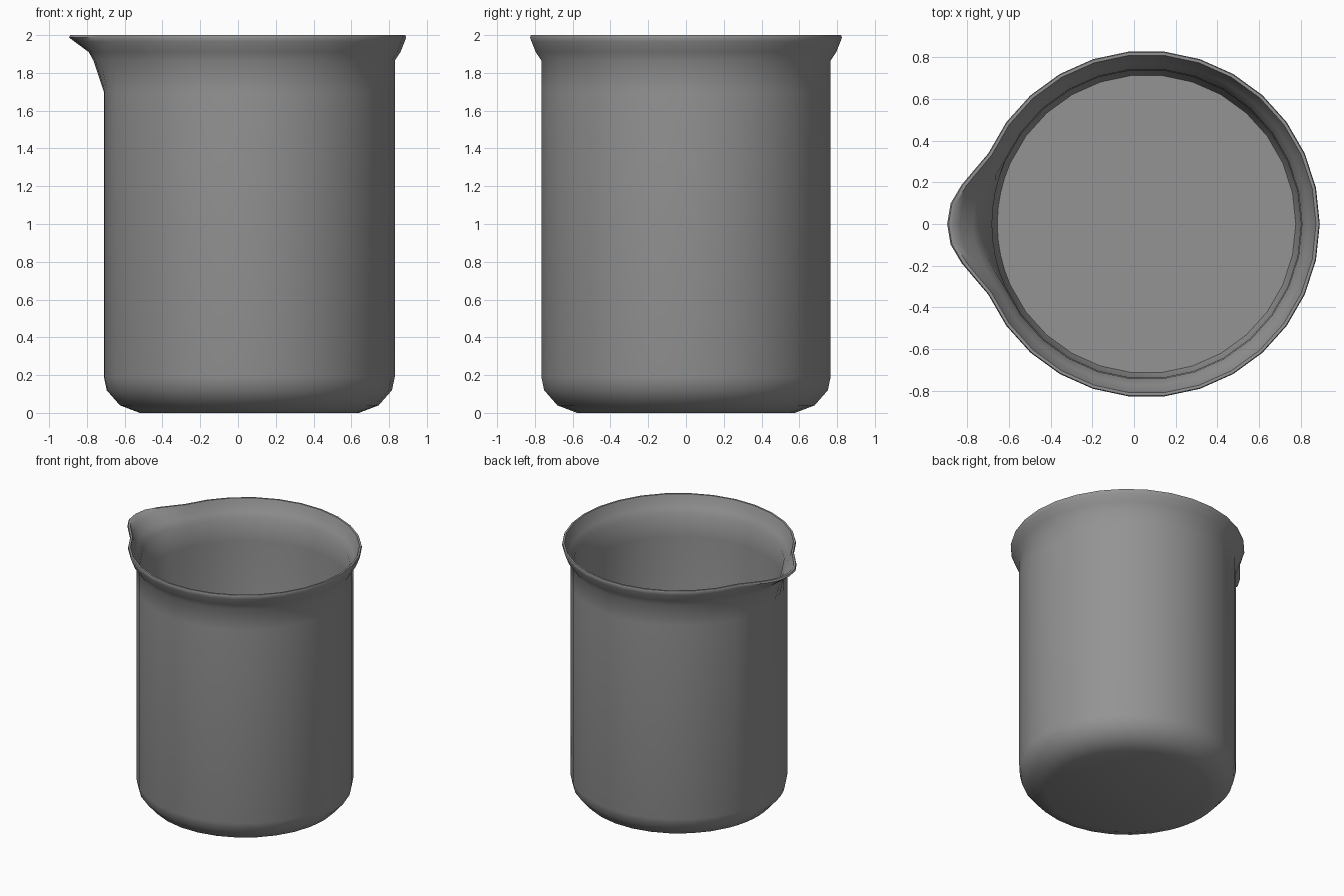
import bpy, bmesh, math

cube = bpy.data.objects.get("Cube")
if cube:
    bpy.data.objects.remove(cube, do_unlink=True)

# Single grey material
grey = bpy.data.materials.new("beaker_grey")
grey.use_nodes = True
colour = (0.29, 0.295, 0.29, 1)
grey.diffuse_color = colour
grey.node_tree.nodes["Principled BSDF"].inputs["Base Color"].default_value = colour

CENTRE_X = 0.06

# Wall profile: plain radius, radius at the spout, height
profile = [
    (0.58, 0.58, 0.0), (0.685, 0.685, 0.04), (0.755, 0.755, 0.12), (0.77, 0.77, 0.19),
    (0.77, 0.77, 1.70), (0.77, 0.825, 1.865), (0.80, 0.85, 1.91),      # outside
    (0.822, 0.925, 1.965), (0.83, 0.955, 1.988), (0.826, 0.948, 2.0),  # lip
    (0.812, 0.93, 2.0), (0.80, 0.895, 1.965), (0.775, 0.83, 1.91),     # inside
    (0.745, 0.80, 1.865), (0.74, 0.74, 1.70), (0.74, 0.74, 0.16), (0.715, 0.715, 0.08),
]

# Thirty sides, with extra columns where the spout curves
spout_weight = {0: 1.0, 6: 0.91, 12: 0.6, 18: 0.25}
angles = sorted(set(range(0, 360, 12)) | {162, 174, 186, 198})


def ring(bm, plain, spout, z):
    verts = []
    for a in angles:
        r = plain + (spout - plain) * spout_weight.get(abs(a - 180), 0)
        t = math.radians(a)
        verts.append(bm.verts.new((CENTRE_X + r * math.cos(t), r * math.sin(t), z)))
    return verts


# Beaker body: rings joined from the underside, over the lip, to the inner floor
bm = bmesh.new()
rings = [ring(bm, *p) for p in profile]
n = len(angles)
for low, high in zip(rings, rings[1:]):
    for i in range(n):
        j = (i + 1) % n
        bm.faces.new((low[i], low[j], high[j], high[i]))
bm.faces.new(rings[0][::-1])   # underside
bm.faces.new(rings[-1])        # inner floor
bmesh.ops.recalc_face_normals(bm, faces=bm.faces)

mesh = bpy.data.meshes.new("beaker_body")
bm.to_mesh(mesh)
bm.free()
mesh.materials.append(grey)
body = bpy.data.objects.new("beaker_body", mesh)
bpy.context.collection.objects.link(body)

bpy.ops.object.select_all(action='DESELECT')
body.select_set(True)
bpy.context.view_layer.objects.active = body
bpy.ops.object.shade_smooth_by_angle(angle=math.radians(50))
